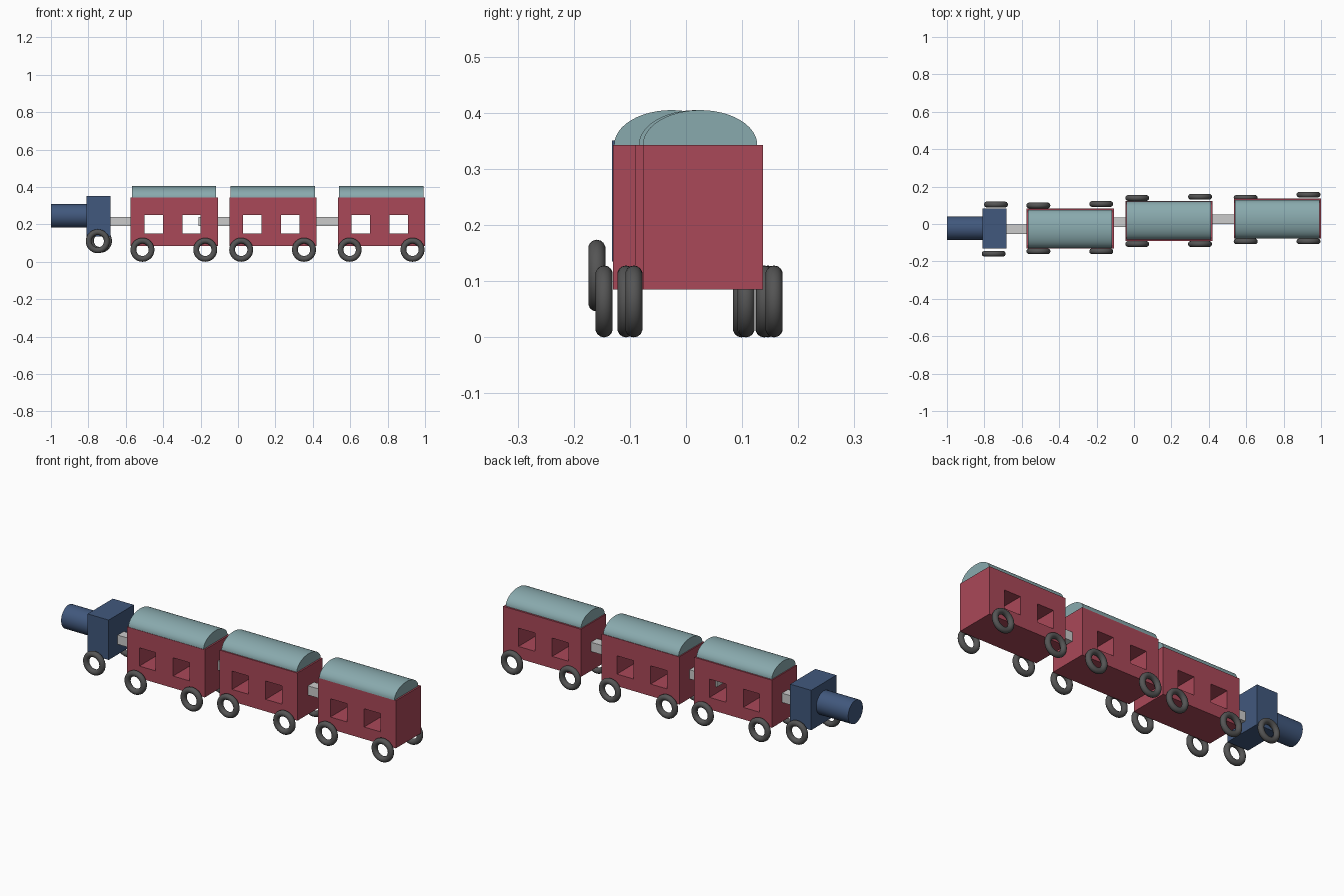
import bpy, bmesh, math
from mathutils import Matrix

if "Cube" in bpy.data.objects:
    bpy.data.objects.remove(bpy.data.objects["Cube"])


def material(name, rgb):
    m = bpy.data.materials.new(name)
    m.diffuse_color = (*rgb, 1)
    m.use_nodes = True
    m.node_tree.nodes["Principled BSDF"].inputs["Base Color"].default_value = m.diffuse_color
    return m


RED = material("carriage_red", (0.40, 0.065, 0.098))
TEAL = material("roof_teal", (0.25, 0.40, 0.42))
BLUE = material("engine_blue", (0.053, 0.098, 0.205))
DARK = material("tyre_dark", (0.09, 0.09, 0.09))


def finish(obj, name, mat=None, smooth=False):
    obj.name = name
    if mat:
        obj.data.materials.append(mat)
    if smooth:
        bpy.ops.object.select_all(action='DESELECT')
        obj.select_set(True)
        bpy.context.view_layer.objects.active = obj
        bpy.ops.object.shade_smooth_by_angle(angle=math.radians(35))
    return obj


def box(name, x, y, z, mat=None):
    """Box from (min, max) ranges on each axis."""
    bm = bmesh.new()
    size = [r[1] - r[0] for r in (x, y, z)]
    mid = [(r[0] + r[1]) / 2 for r in (x, y, z)]
    bmesh.ops.create_cube(bm, size=1, matrix=Matrix.Translation(mid) @ Matrix.Diagonal((*size, 1)))
    me = bpy.data.meshes.new(name)
    bm.to_mesh(me)
    bm.free()
    obj = bpy.data.objects.new(name, me)
    bpy.context.collection.objects.link(obj)
    return finish(obj, name, mat)


def wheel(name, x, y, z=0.064):
    bpy.ops.mesh.primitive_torus_add(major_radius=0.0485, minor_radius=0.0155,
                                     major_segments=40, minor_segments=14,
                                     location=(x, y, z), rotation=(math.pi / 2, 0, 0))
    finish(bpy.context.object, name, DARK, True)


def roof(name, xc, yc, length=0.451, half=0.102, base=0.343, rise=0.062, n=24):
    """Half-elliptical barrel roof extruded along x."""
    bm = bmesh.new()
    ring = [bm.verts.new((xc - length / 2, yc + half * math.cos(math.pi * i / n),
                          base + rise * math.sin(math.pi * i / n))) for i in range(n + 1)]
    face = bm.faces.new(ring)
    ext = bmesh.ops.extrude_face_region(bm, geom=[face], use_keep_orig=True)
    bmesh.ops.translate(bm, vec=(length, 0, 0),
                        verts=[v for v in ext["geom"] if isinstance(v, bmesh.types.BMVert)])
    bmesh.ops.recalc_face_normals(bm, faces=bm.faces)
    me = bpy.data.meshes.new(name)
    bm.to_mesh(me)
    bm.free()
    obj = bpy.data.objects.new(name, me)
    bpy.context.collection.objects.link(obj)
    finish(obj, name, TEAL, True)


def cut_windows(body, xc, yc):
    """Two square openings right through the carriage."""
    for dx in (-0.11, 0.092):
        cutter = box("window_cutter", (xc + dx - 0.049, xc + dx + 0.049),
                     (yc - 0.3, yc + 0.3), (0.15, 0.249))
        cutter.hide_render = True
        mod = body.modifiers.new("window", 'BOOLEAN')
        mod.operation = 'DIFFERENCE'
        mod.solver = 'EXACT'
        mod.object = cutter
        bpy.context.view_layer.objects.active = body
        bpy.ops.object.modifier_apply(modifier=mod.name)
        bpy.data.objects.remove(cutter)


# Engine: cab, boiler and one pair of wheels
box("engine_cab", (-0.809, -0.683), (-0.132, 0.084), (0.135, 0.351), BLUE)
bpy.ops.mesh.primitive_cylinder_add(vertices=32, radius=0.063, depth=0.23,
                                    location=(-0.885, -0.023, 0.245),
                                    rotation=(0, math.pi / 2, 0))
finish(bpy.context.object, "engine_boiler", BLUE, True)
wheel("engine_wheel_front", -0.75, -0.159, 0.11)
wheel("engine_wheel_back", -0.738, 0.104, 0.112)

# Carriages: centre x, body centre y, roof centre y, front wheel y, back wheel ys
carriages = [
    (-0.341, -0.023, -0.026, -0.146, (0.099, 0.107)),
    (0.187, 0.016, 0.018, -0.107, (0.139, 0.146)),
    (0.767, 0.030, 0.025, -0.093, (0.140, 0.157)),
]
for i, (xc, yc, ry, fy, backs) in enumerate(carriages, 1):
    body = box(f"carriage_{i}_body", (xc - 0.233, xc + 0.233),
               (yc - 0.107, yc + 0.107), (0.085, 0.343), RED)
    cut_windows(body, xc, yc)
    roof(f"carriage_{i}_roof", xc - 0.001, ry)
    for j, (dx, by) in enumerate(zip((-0.17, 0.166), backs), 1):
        wheel(f"carriage_{i}_wheel_front_{j}", xc + dx, fy)
        wheel(f"carriage_{i}_wheel_back_{j}", xc + dx, by)

# Coupling bars between the vehicles
for i, (x0, x1, y) in enumerate([(-0.75, -0.53, -0.028), (-0.21, 0.01, 0.009),
                                 (0.36, 0.58, 0.025)], 1):
    box(f"coupling_{i}", (x0, x1), (y - 0.026, y + 0.026), (0.19, 0.24))
